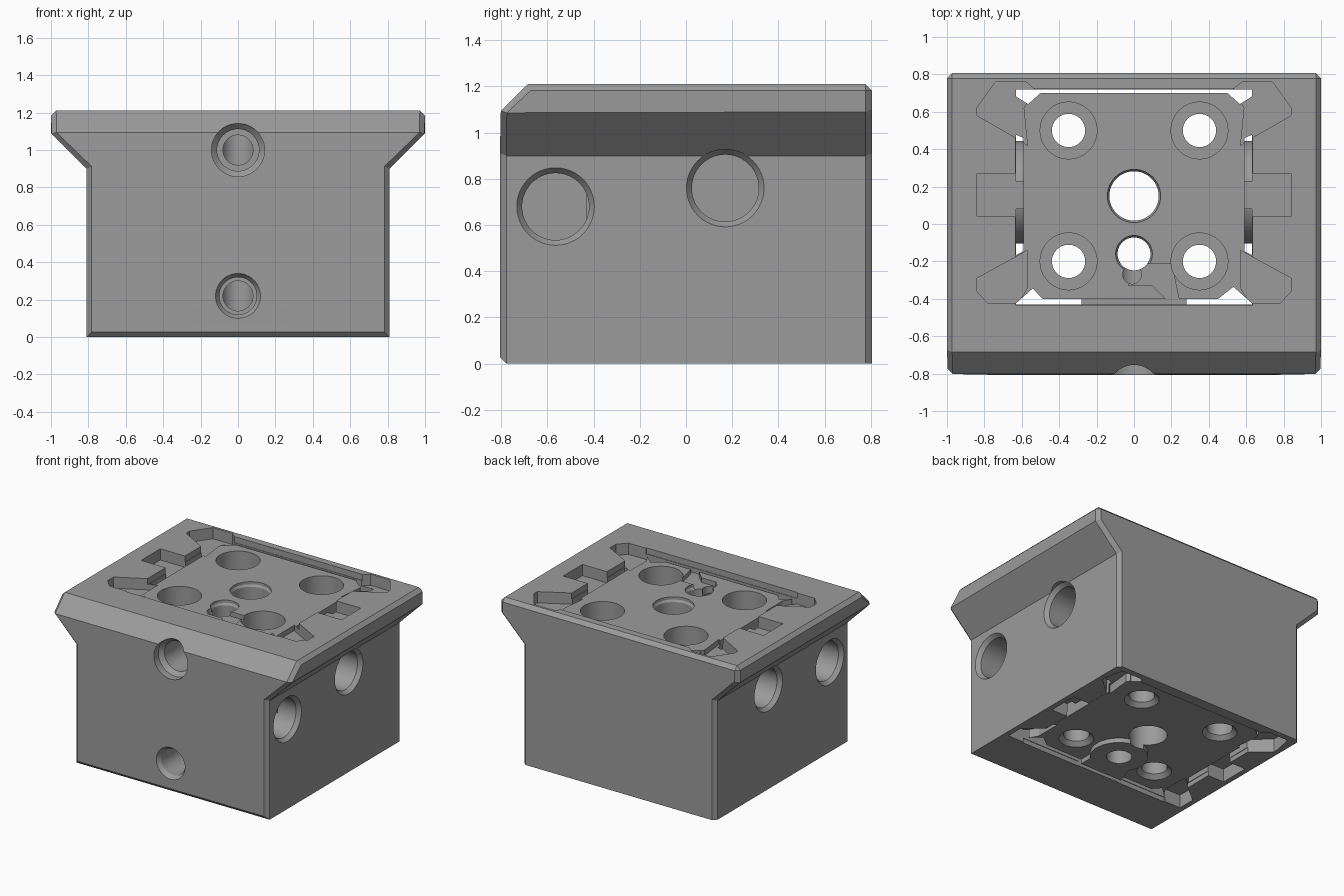
import bpy, bmesh, math
from mathutils import Vector

if "Cube" in bpy.data.objects:
    bpy.data.objects.remove(bpy.data.objects["Cube"])

grey = bpy.data.materials.new("mid_grey")
grey.diffuse_color = (0.33, 0.33, 0.33, 1)
grey.use_nodes = True
grey.node_tree.nodes["Principled BSDF"].inputs["Base Color"].default_value = grey.diffuse_color
TOP = 1.21
DEPTH = 0.806


def finish(bm, name):
    bmesh.ops.recalc_face_normals(bm, faces=bm.faces)
    me = bpy.data.meshes.new(name)
    bm.to_mesh(me)
    bm.free()
    me.materials.append(grey)
    ob = bpy.data.objects.new(name, me)
    bpy.context.collection.objects.link(ob)
    return ob


def prism(name, pts, z0, z1):
    """Vertical prism over an xy outline."""
    bm = bmesh.new()
    f = bm.faces.new([bm.verts.new((x, y, z0)) for x, y in pts])
    r = bmesh.ops.extrude_face_region(bm, geom=[f])
    vs = [v for v in r["geom"] if isinstance(v, bmesh.types.BMVert)]
    bmesh.ops.translate(bm, verts=vs, vec=(0, 0, z1 - z0))
    return finish(bm, name)


def turned(name, start, direction, steps, n=48):
    """Solid of revolution: steps are (depth, radius) along a direction."""
    bm = bmesh.new()
    rot = Vector((0, 0, 1)).rotation_difference(Vector(direction))
    rings = []
    for d, r in steps:
        rings.append([bm.verts.new(Vector(start) + rot @ Vector(
            (r * math.cos(2 * math.pi * i / n), r * math.sin(2 * math.pi * i / n), d)))
            for i in range(n)])
    for a, b in zip(rings, rings[1:]):
        for i in range(n):
            j = (i + 1) % n
            bm.faces.new((a[i], a[j], b[j], b[i]))
    bm.faces.new(rings[0])
    bm.faces.new(rings[-1])
    return finish(bm, name)


def cut(target, cutter):
    """Subtract the cutter and discard it."""
    m = target.modifiers.new("cut", 'BOOLEAN')
    m.operation, m.solver, m.object = 'DIFFERENCE', 'EXACT', cutter
    bpy.context.view_layer.objects.active = target
    bpy.ops.object.modifier_apply(modifier=m.name)
    bpy.data.objects.remove(cutter)


def box(x0, x1, y0, y1):
    return [(x0, y0), (x1, y0), (x1, y1), (x0, y1)]


def flip(pts, s, limit=1.0):
    return [(s * min(x, limit), y) for x, y in pts]


# flared block with a sloping front lip
bm = bmesh.new()
half = [(0.81, 0), (0.81, 0.9), (1, 1.09), (1, TOP)]
outline = half + [(-x, z) for x, z in reversed(half)]
front = [bm.verts.new((x, -DEPTH if z < TOP else -0.685, z)) for x, z in outline]
back = [bm.verts.new((x, DEPTH, z)) for x, z in outline]
bm.faces.new([front[i] for i in (0, 1, 2, 5, 6, 7)])
bm.faces.new([front[i] for i in (2, 3, 4, 5)])
bm.faces.new(back)
for i in range(8):
    j = (i + 1) % 8
    bm.faces.new((front[i], front[j], back[j], back[i]))
bmesh.ops.recalc_face_normals(bm, faces=bm.faces)


def is_bevelled(e):
    a, b = (v.co for v in e.verts)
    if abs(a.z - 1.09) < 1e-3 and abs(b.z - 1.09) < 1e-3:
        return False
    if a.y < -0.79 and b.y < -0.79:
        return True
    if a.y > 0.79 and b.y > 0.79:
        return max(a.z, b.z) > 0.01
    return abs(a.x - b.x) < 1e-3 and abs(a.x) > 0.99


bmesh.ops.bevel(bm, geom=[e for e in bm.edges if is_bevelled(e)], offset=0.028,
                offset_type='OFFSET', segments=1, affect='EDGES')
block = finish(bm, "mounting_block")

# gap around the core, bridged at the front, sides and corners
gap = prism("gap_cutter", box(-0.63, 0.63, -0.43, 0.72), -0.1, 1.4)
core = [(-0.49, -0.4), (0.45, -0.4), (0.59, -0.29), (0.59, 0.62),
        (0.5, 0.70), (-0.5, 0.70), (-0.59, 0.62), (-0.59, -0.29)]
cut(gap, prism("core", core, -0.2, 1.5))
cut(gap, prism("front_bridge", box(-0.28, 0.28, -0.5, -0.3), 0.08, 1.13))
ribs = [[(0.5, 0.42), (0.66, 0.49), (0.66, 0.70), (0.5, 0.6)],
        [(0.5, -0.1), (0.66, -0.18), (0.66, -0.45), (0.48, -0.29)],
        box(0.5, 0.7, 0.08, 0.23)]
for s in (-1, 1):
    cut(gap, turned("side_boss", (s * 0.5, 0.17, 0.76), (s, 0, 0), [(0, 0.275), (0.2, 0.275)]))
    for r in ribs:
        cut(gap, prism("rib", flip(r, s), -0.2, 1.5))
cut(block, gap)

# shallow recess over the core and deeper arm pockets, on top and bottom
arms = [[(0.57, 0.42), (0.63, 0.46), (0.84, 0.58), (0.84, 0.62), (0.74, 0.76),
         (0.58, 0.76), (0.53, 0.72), (0.59, 0.62)],
        [(0.57, -0.14), (0.62, -0.17), (0.84, -0.29), (0.84, -0.36), (0.78, -0.425),
         (0.62, -0.425), (0.57, -0.34)],
        box(0.59, 0.84, 0.04, 0.27)]
for end, z0, z1, deep0, deep1, limit in (("top", TOP - 0.045, 1.3, TOP - 0.085, 1.31, 1.0),
                                         ("bottom", -0.1, 0.035, -0.11, 0.1, 0.77)):
    recess = prism("recess_cutter", box(-0.634, 0.634, -0.434, 0.724), z0, z1)
    if end == "bottom":
        # rounded tab left standing around the small bore
        cut(recess, turned("tab", (0, -0.16, -0.2), (0, 0, 1), [(0, 0.2), (0.4, 0.2)]))
        cut(recess, prism("tab_neck", [(-0.25, -0.5), (0.14, -0.5), (0.14, -0.2), (-0.15, -0.2)],
                          -0.21, 0.21))
    cut(block, recess)
    for s in (-1, 1):
        for a in arms:
            pts = [p for i, p in enumerate(flip(a, s, limit))]
            cut(block, prism("arm_cutter", pts, deep0, deep1))

# counterbored screw holes
for x in (-0.35, 0.35):
    for y in (-0.2, 0.5):
        cut(block, turned("screw_hole", (x, y, TOP), (0, 0, -1),
                          [(-0.1, 0.152), (0.34, 0.152), (0.34, 0.089),
                           (1.145, 0.089), (1.175, 0.12), (1.3, 0.12)]))

# central bore and the small bore with its relief notch
for y, r in ((0.15, 0.132), (-0.16, 0.088)):
    cut(block, turned("bore", (0, y, TOP - 0.045), (0, 0, -1),
                      [(-0.1, r + 0.01), (0.02, r + 0.01), (0.035, r), (1.3, r)]))
cut(block, turned("notch_end", (-0.01, -0.27, TOP + 0.05), (0, 0, -1), [(0, 0.05), (0.2, 0.05)]))
cut(block, prism("notch", [(-0.03, -0.33), (0.1, -0.33), (0.17, -0.4), (0.24, -0.4),
                           (0.2, -0.21), (0.03, -0.21)], TOP - 0.08, 1.3))

# front cross holes that meet the small bore
for z, big, r, d in ((1.0, 0.142, 0.112, 0.055), (0.22, 0.12, 0.1, 0)):
    cut(block, turned("front_hole", (0, -DEPTH, z), (0, 1, 0),
                      [(-0.1, big), (d, big), (d + 0.03, r), (0.3, r), (0.3, 0.08), (0.645, 0.08)]))

# side holes
for s in (-1, 1):
    for y, z in ((-0.565, 0.68), (0.17, 0.76)):
        cut(block, turned("side_hole", (s * 0.81, y, z), (s, 0, 0),
                          [(0.3, 0.168), (0, 0.168), (-0.03, 0.145), (-0.48, 0.145)]))

# keep crisp edges, smooth only the round bores
bpy.ops.object.select_all(action='DESELECT')
block.select_set(True)
bpy.context.view_layer.objects.active = block
bpy.ops.object.shade_smooth_by_angle(angle=math.radians(20))
